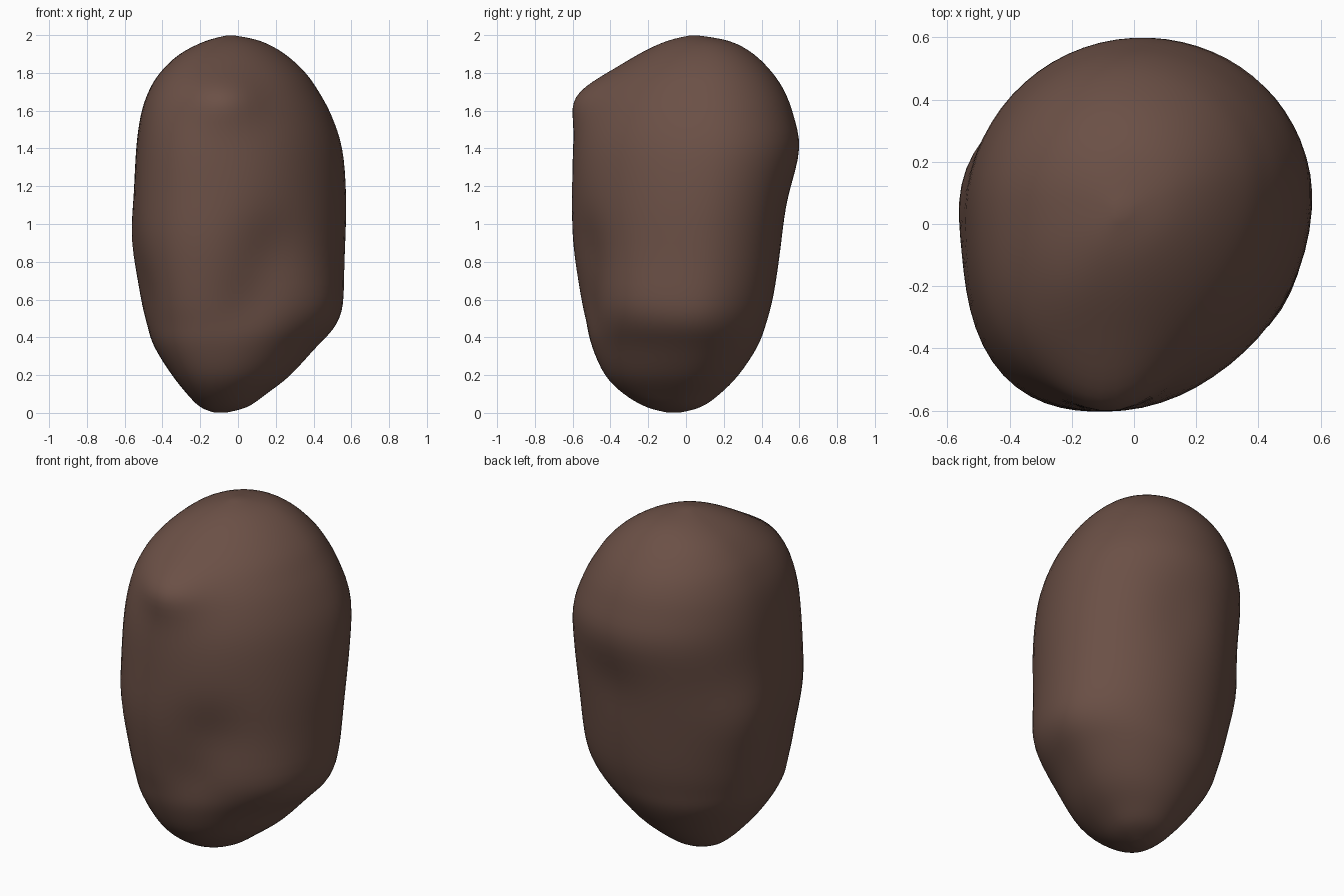
import bpy, bmesh
from math import sin, cos, pi, exp
from mathutils import Vector

default_cube = bpy.data.objects.get("Cube")
if default_cube:
    bpy.data.objects.remove(default_cube)

SEGMENTS = 64
STEPS = 4

# Outline of the stone: height, left/right limits in x, front/back limits in y
PROFILE = [Vector(row) for row in (
    (0, -.12, -.07, -.09, -.04),
    (.03, -.2, .05, -.21, .08),
    (.1, -.27, .15, -.33, .18),
    (.2, -.35, .28, -.43, .28),
    (.35, -.445, .41, -.5, .38),
    (.47, -.485, .505, -.535, .425),
    (.62, -.52, .55, -.57, .465),
    (.9, -.55, .57, -.605, .51),
    (1.15, -.55, .575, -.605, .555),
    (1.4, -.54, .555, -.595, .605),
    (1.58, -.515, .495, -.55, .57),
    (1.7, -.475, .43, -.49, .525),
    (1.8, -.415, .36, -.395, .46),
    (1.9, -.31, .25, -.25, .36),
    (1.97, -.17, .12, -.1, .23),
    (2, -.05, -.03, .03, .05),
)]

# Bulges and hollows: centre, radius, outward push
DENTS = [
    (Vector((-.07, -.56, 1.7)), .17, .095),
    (Vector((.15, -.48, .85)), .19, -.065),
    (Vector((.06, -.5, .6)), .16, -.05),
    (Vector((.42, -.25, .57)), .18, .03),
    (Vector((.5, .02, .5)), .18, .02),
    (Vector((.12, .52, 1.1)), .18, -.02),
    (Vector((-.52, .18, .92)), .2, .03),
    (Vector((-.46, -.28, .65)), .18, -.03),
]


def spline(a, b, c, d, t):
    """Smooth step between b and c."""
    return b + (c - a) * (t / 2) + (a * 2 - b * 5 + c * 4 - d) * (t * t / 2) \
        + (b * 3 - a - c * 3 + d) * (t ** 3 / 2)


def outline_rows():
    last = len(PROFILE) - 1
    for i in range(last):
        knots = [PROFILE[min(max(i + k, 0), last)] for k in (-1, 0, 1, 2)]
        for s in range(STEPS):
            yield spline(*knots, s / STEPS)
    yield PROFILE[last]


def surface_point(row, angle):
    z, x0, x1, y0, y1 = row
    c, s = cos(angle), sin(angle)
    # Each side has its widest point a little off the middle
    cx = (x0 + x1) / 2 + (.02 if s > 0 else -.07) * (x1 - x0)
    cy = (y0 + y1) / 2 + (.1 if c > 0 else .03) * (y1 - y0)
    # The front left quarter is fuller, the front right one flatter
    power = 2 if s > 0 else 2.65 if c < 0 else 1.9
    r = (abs(c) ** power + abs(s) ** power) ** (-1 / power)
    p = Vector((cx + r * c * (x1 - cx if c > 0 else cx - x0),
                cy + r * s * (y1 - cy if s > 0 else cy - y0), z))
    outward = Vector((c, s, 0))
    push = sum(amount * exp(-((p - centre).length / radius) ** 2)
               for centre, radius, amount in DENTS)
    return p + outward * push


# Skin the outline with rings
bm = bmesh.new()
rings = [[bm.verts.new(surface_point(row, 2 * pi * (i + .5) / SEGMENTS))
          for i in range(SEGMENTS)] for row in outline_rows()]
for low, high in zip(rings, rings[1:]):
    for i in range(SEGMENTS):
        j = (i + 1) % SEGMENTS
        bm.faces.new((low[i], low[j], high[j], high[i]))
bm.faces.new(rings[0][::-1])
bm.faces.new(rings[-1])
for face in bm.faces:
    face.smooth = True

mesh = bpy.data.meshes.new("stone")
bm.to_mesh(mesh)
bm.free()
stone = bpy.data.objects.new("stone", mesh)
bpy.context.collection.objects.link(stone)

# Soften the joins between quarters
soften = stone.modifiers.new("soften", 'SMOOTH')
soften.factor = .5
soften.iterations = 6

brown = bpy.data.materials.new("dull brown")
brown.use_nodes = True
colour = (.147, .08, .061, 1)
brown.diffuse_color = colour
brown.node_tree.nodes["Principled BSDF"].inputs["Base Color"].default_value = colour
mesh.materials.append(brown)
